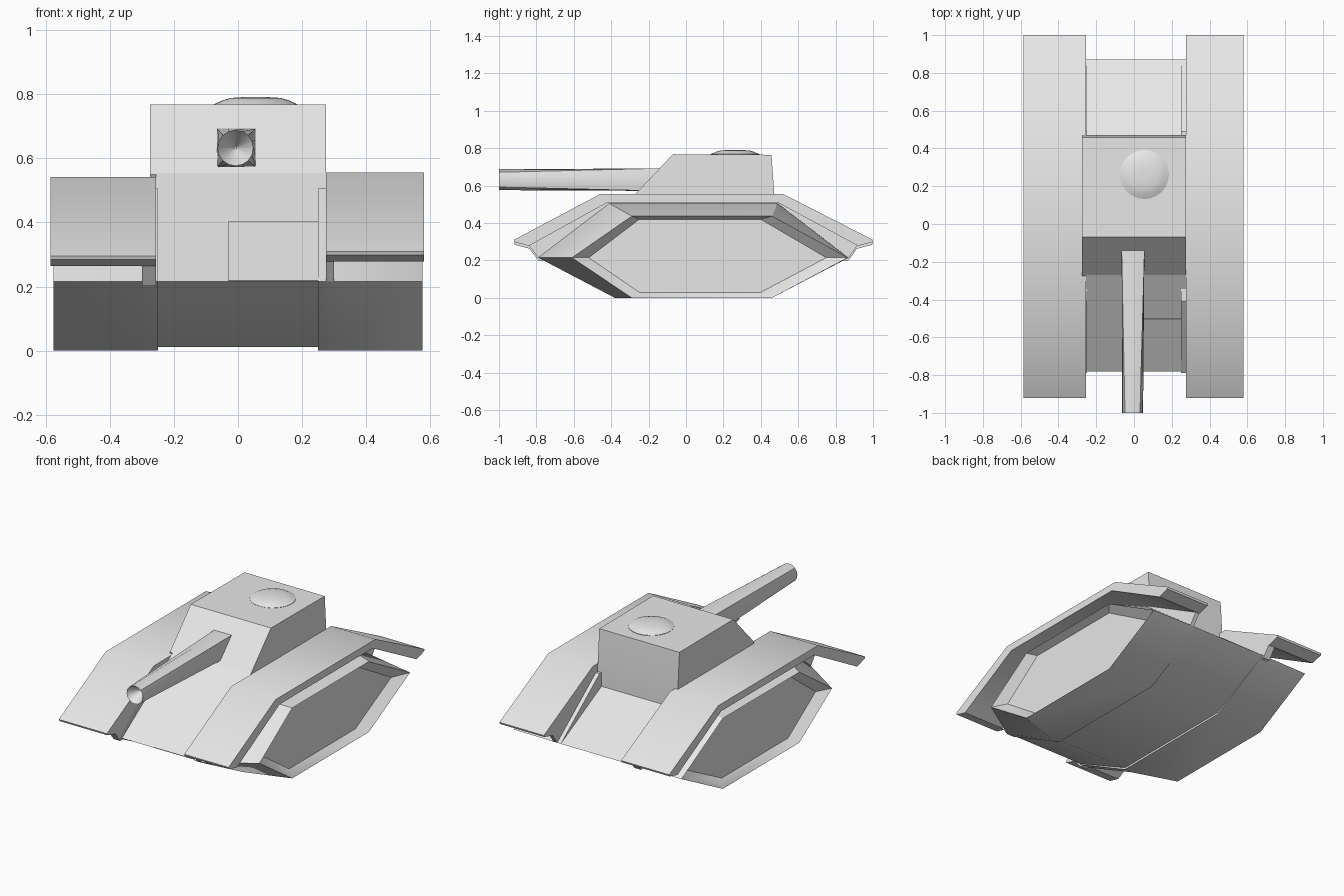
import bpy, bmesh, math

cube = bpy.data.objects.get("Cube")
if cube:
    bpy.data.objects.remove(cube, do_unlink=True)

grey = bpy.data.materials.new("plain_grey")
grey.use_nodes = True
colour = (0.8, 0.8, 0.8, 1)
grey.diffuse_color = colour
grey.node_tree.nodes["Principled BSDF"].inputs["Base Color"].default_value = colour


def loft(name, rings):
    """Bridge equal-length rings of points and cap both ends."""
    bm = bmesh.new()
    vs = [[bm.verts.new(p) for p in ring] for ring in rings]
    n = len(vs[0])
    for a, b in zip(vs, vs[1:]):
        for i in range(n):
            j = (i + 1) % n
            bm.faces.new((a[i], a[j], b[j], b[i]))
    bm.faces.new(vs[0])
    bm.faces.new(vs[-1])
    bmesh.ops.recalc_face_normals(bm, faces=bm.faces)
    me = bpy.data.meshes.new(name)
    bm.to_mesh(me)
    bm.free()
    me.materials.append(grey)
    ob = bpy.data.objects.new(name, me)
    bpy.context.collection.objects.link(ob)
    bpy.ops.object.select_all(action='DESELECT')
    ob.select_set(True)
    bpy.context.view_layer.objects.active = ob
    bpy.ops.object.shade_smooth_by_angle(angle=math.radians(30))
    return ob


def section(x, profile, dz=0.0):
    return [(x, y, z + dz) for y, z in profile]


def prism(name, x0, x1, profile, dz=0.0):
    return loft(name, [section(x0, profile, dz), section(x1, profile, dz)])


# Central hull with sloped nose and tail
prism("hull", -0.255, 0.275, [
    (-0.78, 0.215), (-0.27, 0.555), (0.46, 0.555), (0.46, 0.425),
    (0.87, 0.215), (0.46, 0.012), (-0.38, 0.012)])

# Thin hatch plate on the nose
prism("nose_panel", -0.03, 0.275, [
    (-0.78, 0.215), (-0.782, 0.219), (-0.502, 0.405), (-0.50, 0.40)])

# Turret with raked front
prism("turret", -0.275, 0.275, [
    (-0.275, 0.55), (-0.07, 0.768), (0.457, 0.765), (0.472, 0.55),
    (0.472, 0.42), (-0.20, 0.42)])

# Low domed roof hatch
def circle(r, z, n=24):
    return [(0.055 + r * math.cos(2 * math.pi * i / n),
             0.262 + r * math.sin(2 * math.pi * i / n), z) for i in range(n)]

loft("roof_hatch", [circle(r, z) for r, z in
                    ((0.13, 0.755), (0.13, 0.768), (0.105, 0.78),
                     (0.078, 0.788), (0.03, 0.791))])

# Gun barrel: square root blending to a round, hollow muzzle
def barrel_ring(y, r, square, cx, n=16):
    ring = []
    for i in range(n):
        a = 2 * math.pi * i / n
        c, s = math.cos(a), math.sin(a)
        k = r / max(abs(c), abs(s)) if square else r
        ring.append((cx + k * c, y, 0.632 + k * s))
    return ring

loft("gun_barrel", [barrel_ring(-0.10, 0.06, True, -0.005),
                    barrel_ring(-0.16, 0.06, True, -0.005),
                    barrel_ring(-1.0, 0.056, False, -0.008),
                    barrel_ring(-0.92, 0.004, False, -0.008)])

# Track pods: wide inner section, chamfered outer rim, recessed side panel
track_inner = [(-0.79, 0.215), (-0.41, 0.505), (0.49, 0.505),
               (0.87, 0.215), (0.46, 0.0), (-0.38, 0.0)]
track_outer = [(-0.61, 0.215), (-0.29, 0.437), (0.46, 0.437),
               (0.865, 0.215), (0.46, 0.0), (-0.29, 0.0)]
track_panel = [(-0.52, 0.215), (-0.25, 0.42), (0.40, 0.42),
               (0.75, 0.215), (0.40, 0.03), (-0.25, 0.03)]
# Wall closing the space between hull and fender
skirt = [(-0.79, 0.215), (-0.84, 0.28), (-0.44, 0.53), (0.50, 0.53),
         (0.92, 0.285), (0.87, 0.215)]
# Bent armour plate above each track
fender = [(-0.92, 0.31), (-0.46, 0.555), (0.52, 0.555), (1.0, 0.31),
          (0.995, 0.298), (0.92, 0.278), (0.49, 0.51), (-0.42, 0.51),
          (-0.84, 0.278), (-0.915, 0.298)]

for side, s, inner, outer, drop in (("left", 1, 0.275, 0.58, 0.0),
                                    ("right", -1, 0.255, 0.585, -0.014)):
    loft(side + "_track", [section(s * 0.25, track_inner),
                           section(s * 0.30, track_inner),
                           section(s * 0.575, track_outer),
                           section(s * 0.525, track_panel)])
    prism(side + "_inner_skirt", s * inner, s * 0.30, skirt, drop)
    prism(side + "_fender", s * inner, s * outer, fender, drop)
